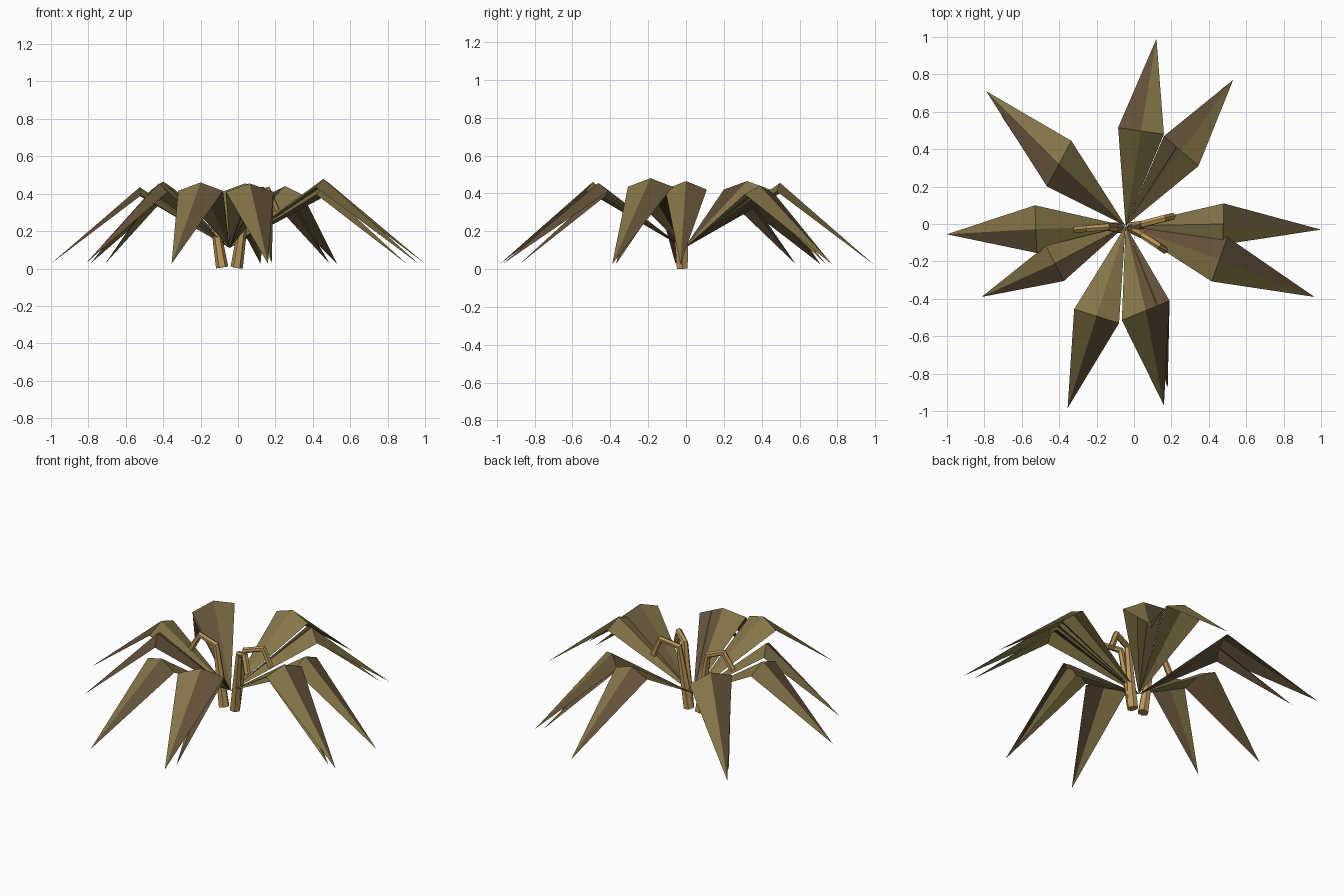
import bpy, bmesh
from mathutils import Vector

cube = bpy.data.objects.get("Cube")
if cube:
    bpy.data.objects.remove(cube, do_unlink=True)


def material(name, rgb):
    mat = bpy.data.materials.new(name)
    mat.use_nodes = True
    mat.diffuse_color = (*rgb, 1)
    mat.node_tree.nodes["Principled BSDF"].inputs["Base Color"].default_value = (*rgb, 1)
    return mat


olive = material("olive_leaf", (0.235, 0.18, 0.065))
brown = material("brown_leaf", (0.125, 0.083, 0.042))
gold = material("golden_stem", (0.5, 0.31, 0.105))

CROWN = Vector((-0.045, -0.01, 0.11))
TIP_Z = 0.026
EDGE_DROP = 0.045


def finish(name, bm, materials):
    mesh = bpy.data.meshes.new(name)
    bm.to_mesh(mesh)
    bm.free()
    for mat in materials:
        mesh.materials.append(mat)
    obj = bpy.data.objects.new(name, mesh)
    bpy.context.collection.objects.link(obj)
    return obj


def leaf(name, tip, left, right, ridge_z, brown_root=False):
    """Folded leaf: rises from the crown, bends at its widest point, droops to a tip."""
    bm = bmesh.new()
    edge_z = ridge_z - EDGE_DROP
    middle = (Vector(left) + Vector(right)) / 2
    root = bm.verts.new(CROWN)
    end = bm.verts.new((*tip, TIP_Z))
    side_l = bm.verts.new((*left, edge_z))
    side_r = bm.verts.new((*right, edge_z))
    ridge = bm.verts.new((*middle, ridge_z))
    bm.faces.new((root, ridge, side_l)).material_index = int(brown_root)
    bm.faces.new((root, side_r, ridge))
    bm.faces.new((ridge, end, side_l)).material_index = 1
    bm.faces.new((ridge, side_r, end))
    return finish(name, bm, (olive, brown))


def stem(name, path, foot_radius=0.033, arm_radius=0.02, sides=6):
    """Faceted tube along a bent path, thicker at the foot, closed at both ends."""
    bm = bmesh.new()
    points = [Vector(p) for p in path]
    rings = []
    side = Vector((0, 1, 0))
    for i, p in enumerate(points):
        ahead = (points[min(i + 1, len(points) - 1)] - p).normalized()
        behind = (p - points[max(i - 1, 0)]).normalized()
        along = (ahead + behind).normalized()
        side = (side - along * side.dot(along)).normalized()
        radius = arm_radius if i else foot_radius
        ring = bmesh.ops.create_circle(bm, segments=sides, radius=radius)["verts"]
        across = along.cross(side)
        for v in ring:
            v.co = p + side * v.co.x + across * v.co.y
        rings.append(ring)
    for a, b in zip(rings, rings[1:]):
        for k in range(sides):
            n = (k + 1) % sides
            bm.faces.new((a[k], a[n], b[n], b[k]))
    bm.faces.new(rings[0])
    bm.faces.new(rings[-1])
    bmesh.ops.recalc_face_normals(bm, faces=bm.faces)
    return finish(name, bm, (gold,))


# Main leaves: tip, left and right corners seen from the crown, ridge height
leaf("back_leaf", (0.12, 0.99), (-0.085, 0.515), (0.16, 0.48), 0.455)
leaf("back_left_leaf", (0.53, 0.77), (0.16, 0.47), (0.345, 0.31), 0.44, True)
leaf("back_right_leaf", (-0.79, 0.71), (-0.465, 0.2), (-0.335, 0.445), 0.465, True)
leaf("right_leaf", (-1.0, -0.055), (-0.52, -0.155), (-0.53, 0.1), 0.435)
leaf("right_front_leaf", (-0.815, -0.39), (-0.375, -0.305), (-0.47, -0.115), 0.455, True)
leaf("front_right_leaf", (-0.355, -0.985), (-0.08, -0.53), (-0.32, -0.455), 0.46)
leaf("front_left_leaf", (0.16, -0.97), (0.19, -0.41), (-0.065, -0.515), 0.455, True)
leaf("left_front_leaf", (0.965, -0.39), (0.5, -0.07), (0.415, -0.307), 0.48, True)
leaf("left_leaf", (1.0, -0.03), (0.48, 0.11), (0.475, -0.11), 0.465)

# Slimmer leaves tucked under the main ones
leaf("under_leaf_back_left", (0.49, 0.74), (0.165, 0.45), (0.28, 0.36), 0.425, True)
leaf("under_leaf_back_right", (-0.71, 0.58), (-0.46, 0.2), (-0.38, 0.33), 0.435, True)
leaf("under_leaf_front", (0.18, -0.88), (0.19, -0.42), (0.06, -0.45), 0.435, True)
leaf("under_leaf_left", (0.9, -0.37), (0.48, -0.12), (0.42, -0.28), 0.44, True)

# Jointed stems that rise from the ground and hook over
right_foot = (-0.085, -0.02, 0.006)
left_foot = (-0.007, -0.02, 0.006)
stem("right_stem", (right_foot, (-0.145, -0.015, 0.38), (-0.25, -0.025, 0.42), (-0.31, -0.03, 0.32)))
stem("left_stem_back", (left_foot, (0.05, 0.0, 0.39), (0.16, 0.03, 0.42), (0.205, 0.04, 0.31)))
stem("left_stem_front", (left_foot, (0.05, -0.06, 0.39), (0.13, -0.115, 0.42), (0.165, -0.14, 0.32)))
